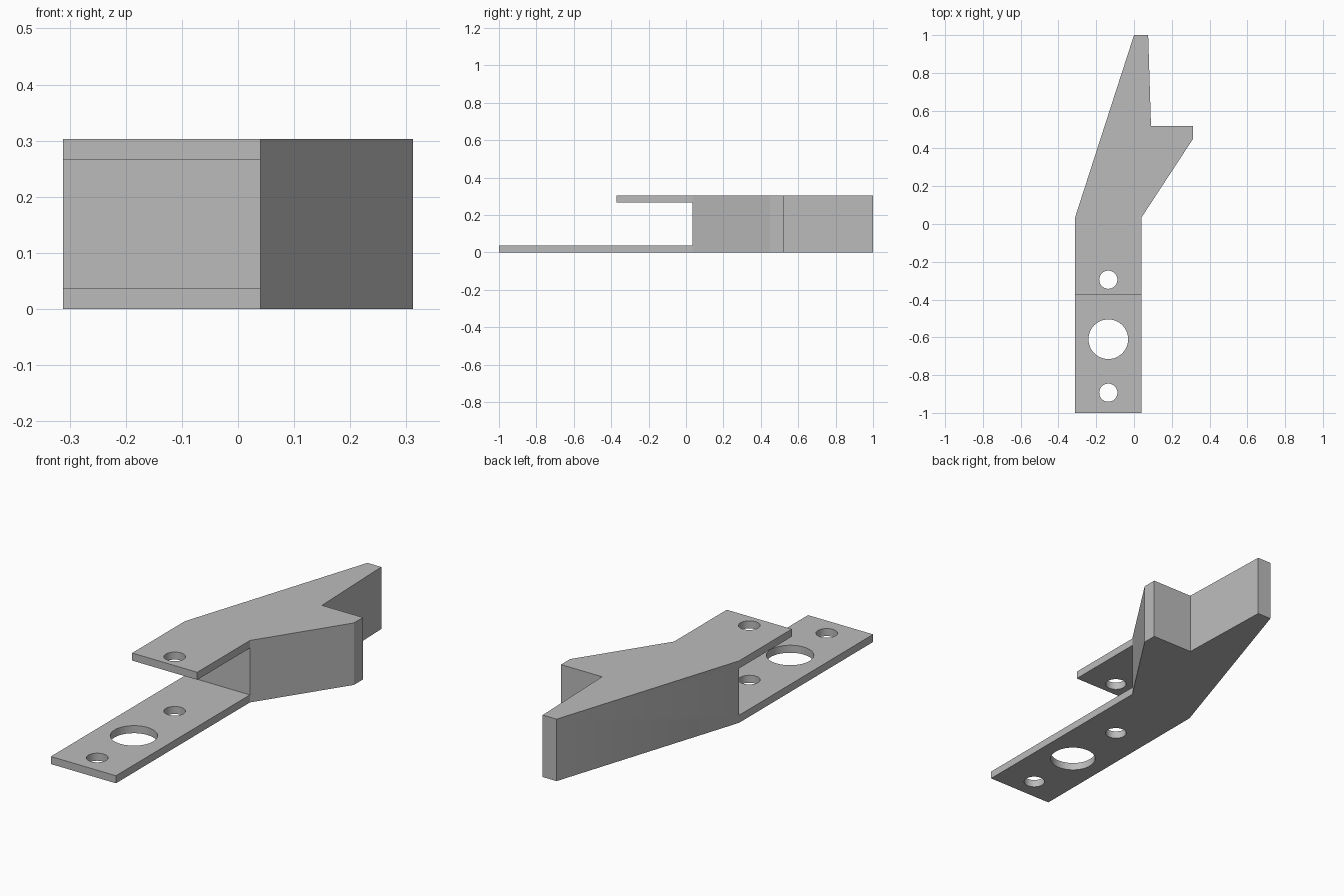
import bpy
import bmesh
from mathutils import Vector

default = bpy.data.objects.get("Cube")
if default:
    bpy.data.objects.remove(default, do_unlink=True)

grey = bpy.data.materials.new("plain grey")
grey.use_nodes = True
colour = (0.5, 0.5, 0.5, 1)
grey.diffuse_color = colour
grey.node_tree.nodes["Principled BSDF"].inputs["Base Color"].default_value = colour

LEFT, RIGHT, HEIGHT = -0.312, 0.04, 0.303
PLATE = 0.037      # thickness of both plates
SHOULDER = 0.035   # where the solid body begins
TOP_END = -0.372   # front edge of the short upper plate
HOLE_X = (LEFT + RIGHT) / 2


def prism(name, points, direction):
    """Extrude a closed 3D outline along a direction."""
    bm = bmesh.new()
    base = bm.faces.new([bm.verts.new(p) for p in points])
    result = bmesh.ops.extrude_face_region(bm, geom=[base], use_keep_orig=True)
    moved = [v for v in result["geom"] if isinstance(v, bmesh.types.BMVert)]
    bmesh.ops.translate(bm, verts=moved, vec=Vector(direction))
    bmesh.ops.recalc_face_normals(bm, faces=bm.faces)
    mesh = bpy.data.meshes.new(name)
    bm.to_mesh(mesh)
    bm.free()
    mesh.materials.append(grey)
    obj = bpy.data.objects.new(name, mesh)
    bpy.context.collection.objects.link(obj)
    return obj


def cut(target, cutter):
    """Subtract the cutter from the target, then discard it."""
    cutter.hide_render = True
    mod = target.modifiers.new("cut", "BOOLEAN")
    mod.operation = "DIFFERENCE"
    mod.solver = "EXACT"
    mod.object = cutter
    bpy.context.view_layer.objects.active = target
    bpy.ops.object.modifier_apply(modifier=mod.name)
    bpy.data.objects.remove(cutter, do_unlink=True)


# Full-height plan outline with the bent body and notched end
outline = [(LEFT, -1), (RIGHT, -1), (RIGHT, SHOULDER), (0.312, 0.45),
           (0.312, 0.52), (0.09, 0.52), (0.075, 1), (0, 1), (LEFT, SHOULDER)]
bracket = prism("forked_bracket", [(x, y, 0) for x, y in outline], (0, 0, HEIGHT))

# L-shaped gap that leaves a long lower plate and a short upper plate
gap = [(-1.2, PLATE), (SHOULDER, PLATE), (SHOULDER, HEIGHT - PLATE),
       (TOP_END, HEIGHT - PLATE), (TOP_END, 0.5), (-1.2, 0.5)]
cut(bracket, prism("gap_cutter", [(-0.5, y, z) for y, z in gap], (1, 0, 0)))

# Two small bolt holes and the large centre hole
for y, radius in ((-0.295, 0.048), (-0.61, 0.105), (-0.893, 0.048)):
    bpy.ops.mesh.primitive_cylinder_add(vertices=48, radius=radius, depth=1,
                                        location=(HOLE_X, y, 0.15))
    hole = bpy.context.object
    hole.data.materials.append(grey)
    cut(bracket, hole)

# Smooth hole walls, crisp edges elsewhere
bpy.ops.object.select_all(action="DESELECT")
bracket.select_set(True)
bpy.context.view_layer.objects.active = bracket
bpy.ops.object.shade_smooth_by_angle()
